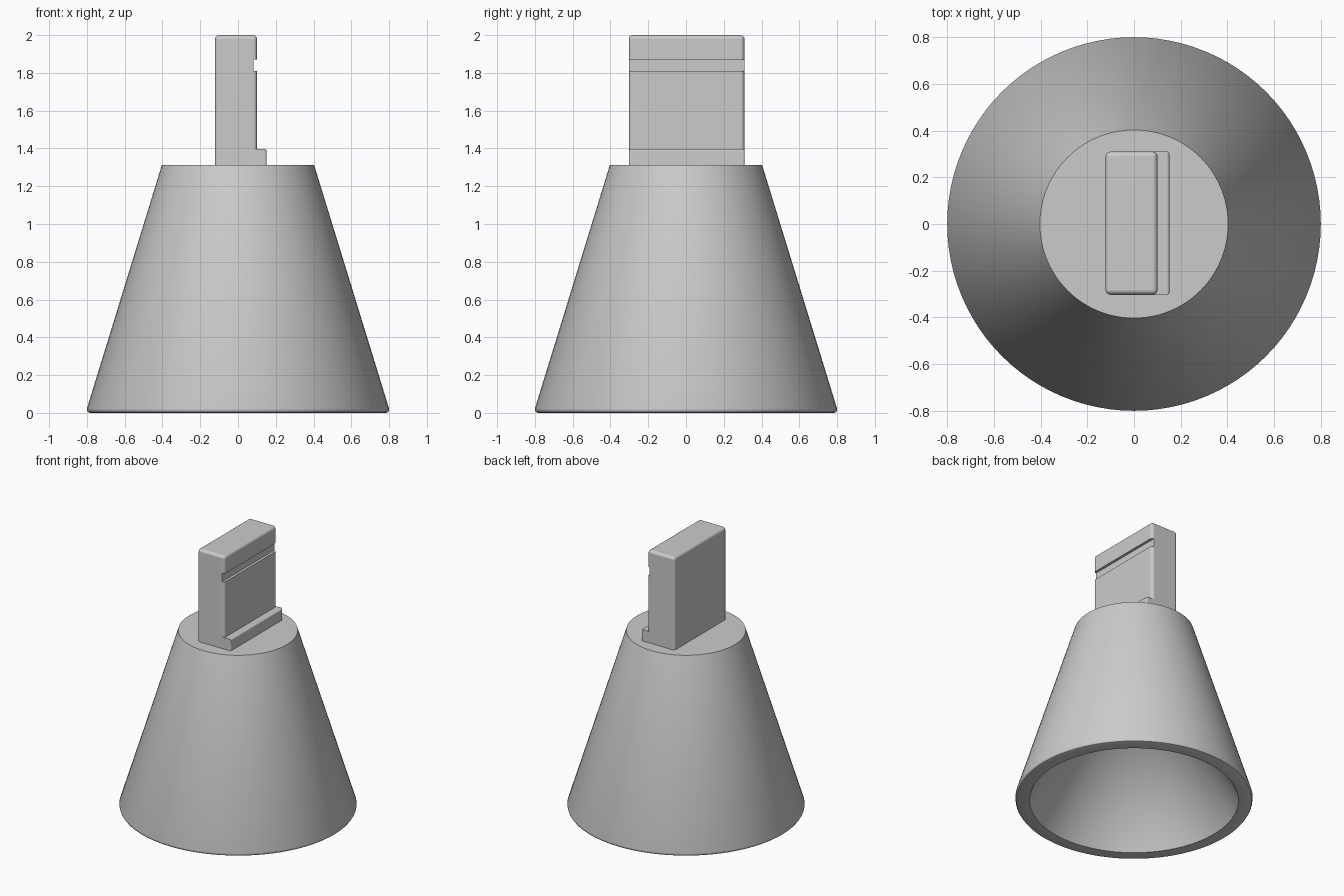
import bpy, bmesh, math

cube = bpy.data.objects.get("Cube")
if cube:
    bpy.data.objects.remove(cube, do_unlink=True)

grey = bpy.data.materials.new("mid_grey")
grey.use_nodes = True
grey.diffuse_color = (0.6, 0.6, 0.6, 1)
grey.node_tree.nodes["Principled BSDF"].inputs["Base Color"].default_value = grey.diffuse_color


def add_object(name, bm):
    bmesh.ops.recalc_face_normals(bm, faces=bm.faces[:])
    mesh = bpy.data.meshes.new(name)
    bm.to_mesh(mesh)
    bm.free()
    mesh.materials.append(grey)
    obj = bpy.data.objects.new(name, mesh)
    bpy.context.collection.objects.link(obj)
    return obj


def lathe(name, profile, steps=96):
    bm = bmesh.new()
    verts = [bm.verts.new((r, 0, z)) for r, z in profile]
    edges = [bm.edges.new(pair) for pair in zip(verts, verts[1:])]
    bmesh.ops.spin(bm, geom=verts + edges, cent=(0, 0, 0), axis=(0, 0, 1),
                   angle=math.tau, steps=steps, use_duplicate=False)
    bmesh.ops.remove_doubles(bm, verts=bm.verts[:], dist=0.0005)
    return add_object(name, bm)


def block(name, low, high, rounding=0, keep=None):
    """Box between two corners; edges passing the keep rule are rounded."""
    bm = bmesh.new()
    bmesh.ops.create_cube(bm, size=1)
    for v in bm.verts:
        v.co = [(high if c > 0 else low)[i] for i, c in enumerate(v.co)]
    if rounding:
        edges = [e for e in bm.edges if keep(e)]
        bmesh.ops.bevel(bm, geom=edges, offset=rounding, segments=4,
                        profile=0.5, affect='EDGES')
    return add_object(name, bm)


def shade(obj):
    bpy.ops.object.select_all(action='DESELECT')
    obj.select_set(True)
    bpy.context.view_layer.objects.active = obj
    bpy.ops.object.shade_smooth_by_angle(angle=math.radians(32))


def cut(obj, cutter):
    cutter.hide_render = True
    mod = obj.modifiers.new("cut", 'BOOLEAN')
    mod.operation, mod.solver, mod.object = 'DIFFERENCE', 'EXACT', cutter
    bpy.context.view_layer.objects.active = obj
    bpy.ops.object.modifier_apply(modifier=mod.name)
    bpy.data.objects.remove(cutter, do_unlink=True)


BASE = 0.8                   # outer radius at the foot of the cone
NECK = 0.403                 # outer radius at the flat top
TOP = 1.312                  # height of the flat top
HOLLOW = 0.705               # radius of the opening underneath
APEX = 1.26                  # height where the hollow closes to a point
FRONT, BACK = -0.303, 0.31   # ends of the tongue

# Cone with a softened bottom rim and a pointed hollow inside
cone = lathe("hollow_cone", [
    (0, TOP), (NECK, TOP), (BASE, 0.022), (BASE - 0.001, 0.012),
    (BASE - 0.006, 0.004), (BASE - 0.016, 0), (HOLLOW, 0), (0, APEX)])

# Upright tongue, rounded everywhere except where it meets the cone
tongue = block("tongue", (-0.122, FRONT, TOP), (0.101, BACK, 2), 0.022,
               lambda e: max(v.co.z for v in e.verts) > TOP + 0.1)

# Catch groove and thin relief line above the foot
for low, high in ((1.81, 1.872), (1.39, 1.398)):
    cut(tongue, block("groove_cutter", (0.082, -0.5, low), (0.3, 0.5, high)))

# Foot ledge along the grooved side
foot = block("foot_ledge", (0.077, FRONT, TOP), (0.152, BACK, 1.397), 0.012,
             lambda e: min(v.co.x for v in e.verts) > 0.1
             and max(v.co.z for v in e.verts) > TOP + 0.05)

for part in (cone, tongue, foot):
    shade(part)

# Keep the large faces flat between their rounded edges
for part in (tongue, foot):
    part.modifiers.new("flat_faces", 'WEIGHTED_NORMAL').keep_sharp = True
